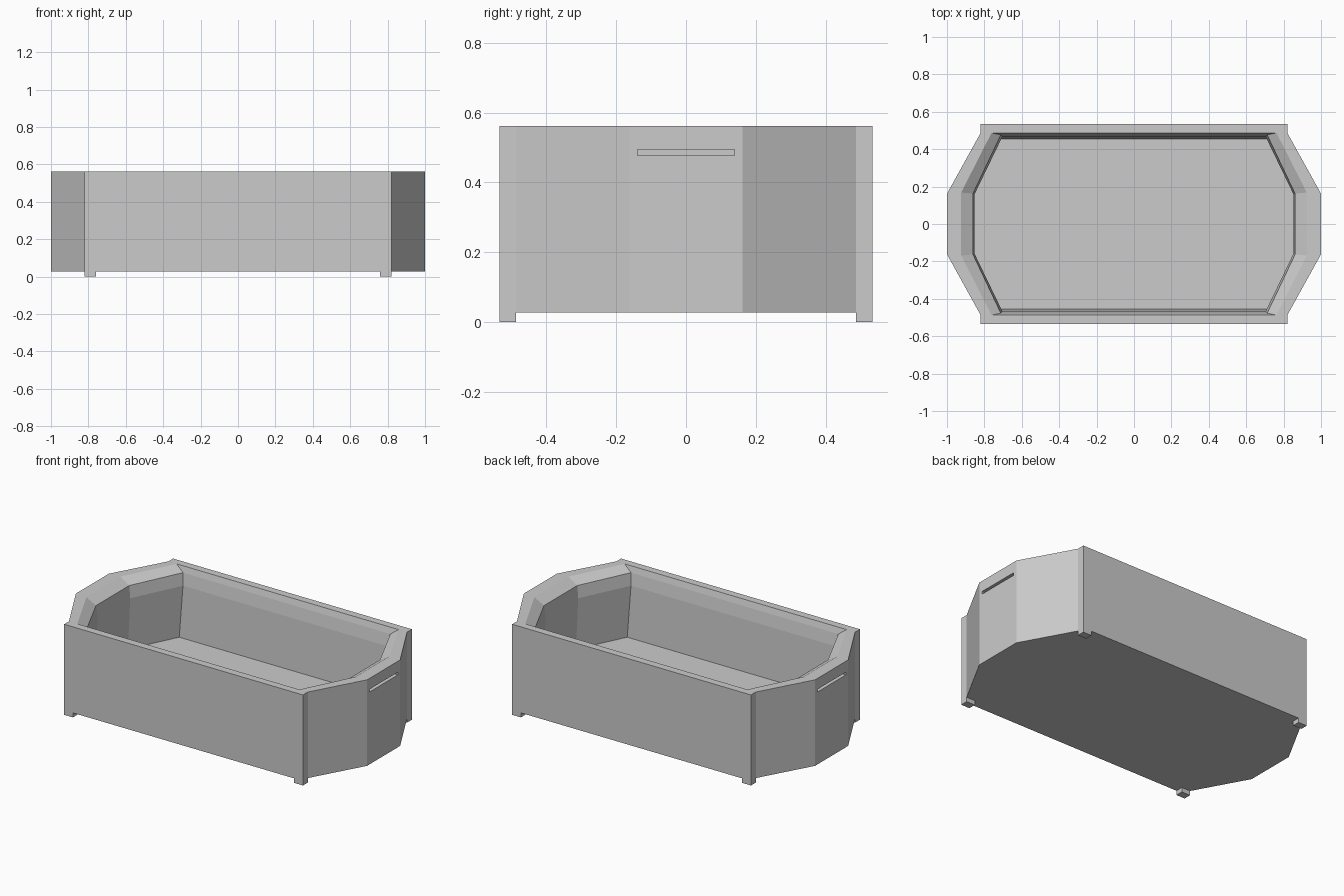
import bpy, bmesh

if "Cube" in bpy.data.objects:
    bpy.data.objects.remove(bpy.data.objects["Cube"])


def loft(name, rings):
    """Closed solid through stacked rings of equal point count."""
    bm = bmesh.new()
    loops = [[bm.verts.new(p) for p in ring] for ring in rings]
    n = len(loops[0])
    for a, b in zip(loops, loops[1:]):
        for i in range(n):
            j = (i + 1) % n
            bm.faces.new((a[i], a[j], b[j], b[i]))
    bm.faces.new(loops[0][::-1])
    bm.faces.new(loops[-1])
    bmesh.ops.recalc_face_normals(bm, faces=bm.faces)
    mesh = bpy.data.meshes.new(name)
    bm.to_mesh(mesh)
    bm.free()
    ob = bpy.data.objects.new(name, mesh)
    bpy.context.collection.objects.link(ob)
    return ob


def outline(quarter, z):
    """Mirror a quarter outline (from +x end to +y side) into a full ring."""
    q = quarter
    pts = q + [(-x, y) for x, y in q[::-1]]
    pts += [(-x, -y) for x, y in q] + [(x, -y) for x, y in q[::-1]]
    return [(x, y, z) for x, y in pts]


def box(name, x0, x1, y0, y1, z0, z1):
    rect = [(x0, y0), (x1, y0), (x1, y1), (x0, y1)]
    return loft(name, [[(x, y, z) for x, y in rect] for z in (z0, z1)])


def cut(target, cutter):
    cutter.hide_render = True
    cutter.hide_viewport = True
    cutter.display_type = 'WIRE'
    mod = target.modifiers.new(cutter.name, 'BOOLEAN')
    mod.operation = 'DIFFERENCE'
    mod.solver = 'EXACT'
    mod.object = cutter


# Outer shell: side slabs stepped at the corners, angled ends
TOP, BASE = 0.562, 0.028
shell = [(1.0, 0.162), (0.82, 0.487), (0.82, 0.534)]
tub = loft("tub_body", [outline(shell, BASE), outline(shell, TOP)])

# Basin: bevelled rim, steep band below it, then the wall down to the floor
rim = [(0.924, 0.168), (0.762, 0.487)]
bevel = [(0.861, 0.163), (0.712, 0.477)]
band = [(0.852, 0.16), (0.704, 0.466)]
floor = [(0.868, 0.16), (0.722, 0.455)]
basin = loft("basin_cutter", [
    outline(floor, 0.13), outline(band, 0.45), outline(bevel, 0.525),
    outline(rim, TOP), outline(rim, TOP + 0.1)])
cut(tub, basin)

# Handle slots in both ends
for side, s in (("left", -1), ("right", 1)):
    xs = sorted((s * 0.97, s * 1.1))
    cut(tub, box(side + "_slot_cutter", *xs, -0.139, 0.139, 0.477, 0.494))

# Feet under the corners of the side slabs
for xn, sx in (("left", -1), ("right", 1)):
    for yn, sy in (("front", -1), ("back", 1)):
        xs = sorted((sx * 0.76, sx * 0.82))
        ys = sorted((sy * 0.487, sy * 0.534))
        box(f"{yn}_{xn}_foot", *xs, *ys, 0, BASE)
